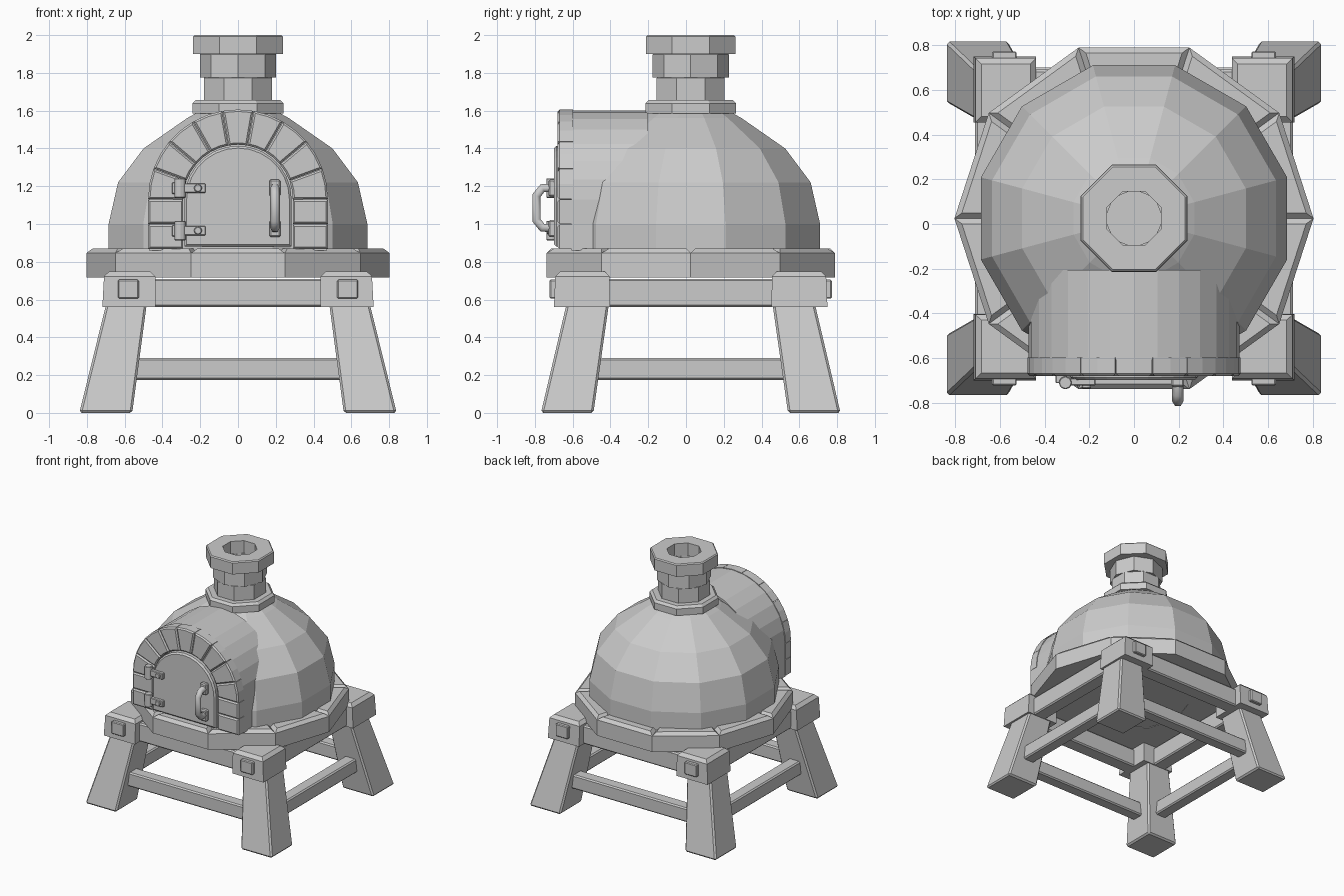
import bpy, bmesh
from math import sin, cos, pi, radians
from mathutils import Vector

if "Cube" in bpy.data.objects:
    bpy.data.objects.remove(bpy.data.objects["Cube"])

CY = 0.025  # depth of the dome and stand centre
UP = Vector((0, 0, 1))
FRONT = Vector((0, -1, 0))

stone = bpy.data.materials.new("plain grey")
stone.use_nodes = True
GREY = (0.6, 0.6, 0.6, 1)
stone.diffuse_color = GREY
stone.node_tree.nodes["Principled BSDF"].inputs["Base Color"].default_value = GREY


def finish(name, bm, bevel=0, rim=None):
    """Make the object; chamfer all edges, or only those of the face towards rim."""
    bmesh.ops.recalc_face_normals(bm, faces=bm.faces)
    if bevel:
        edges = [e for e in bm.edges if e.calc_face_angle(0) > radians(35)]
        if rim:
            top = max(v.co.dot(rim) for v in bm.verts) - 1e-4
            edges = [e for e in edges if all(v.co.dot(rim) > top for v in e.verts)]
        bmesh.ops.bevel(bm, geom=edges, offset=bevel, segments=1, affect='EDGES', clamp_overlap=True)
    mesh = bpy.data.meshes.new(name)
    bm.to_mesh(mesh)
    bm.free()
    mesh.materials.append(stone)
    bpy.context.collection.objects.link(bpy.data.objects.new(name, mesh))


def prism(name, outline, a, b, axis='Z', bevel=0, rim=None):
    """Extrude a flat outline from a to b along Y or Z."""
    bm = bmesh.new()
    place = (lambda u, v, d: (u, v, d)) if axis == 'Z' else (lambda u, v, d: (u, d, v))
    face = bm.faces.new([bm.verts.new(place(u, v, a)) for u, v in outline])
    new = bmesh.ops.extrude_face_region(bm, geom=[face])["geom"]
    verts = [g for g in new if isinstance(g, bmesh.types.BMVert)]
    bmesh.ops.translate(bm, verts=verts, vec=Vector(place(0, 0, b - a)))
    finish(name, bm, bevel, rim)


def tapered(name, low, high, z0, z1, bevel=0, rim=None):
    """Box between two rectangles given as (x0, x1, y0, y1)."""
    bm = bmesh.new()
    for (x0, x1, y0, y1), z in ((low, z0), (high, z1)):
        for x in (x0, x1):
            for y in (y0, y1):
                bm.verts.new((x, y, z))
    bmesh.ops.convex_hull(bm, input=bm.verts)
    bmesh.ops.dissolve_limit(bm, angle_limit=0.01, verts=bm.verts, edges=bm.edges)
    finish(name, bm, bevel, rim)


def box(name, x0, x1, y0, y1, z0, z1, bevel=0, rim=None):
    tapered(name, (x0, x1, y0, y1), (x0, x1, y0, y1), z0, z1, bevel, rim)


def lathe(name, profile, sides, turn, closed=False):
    """Revolve (apothem, z) points about the centre line."""
    bm = bmesh.new()
    k = 1 / cos(pi / sides)
    rings = []
    for r, z in profile:
        angles = [turn + 2 * pi * i / sides for i in range(sides)]
        rings.append([bm.verts.new((r * k * cos(t), CY + r * k * sin(t), z)) for t in angles])
    pairs = list(zip(rings, rings[1:]))
    if closed:
        pairs.append((rings[-1], rings[0]))
    else:
        bm.faces.new(rings[0])
        bm.faces.new(rings[-1])
    for p, q in pairs:
        for i in range(sides):
            j = (i + 1) % sides
            bm.faces.new((p[i], p[j], q[j], q[i]))
    finish(name, bm)


def tube(name, outer, z0, z1, turn, chamfer):
    profile = [(outer, z0), (outer, z1 - chamfer), (outer - chamfer, z1), (.12, z1), (.12, z0)]
    lathe(name, profile, 8, turn, True)


def arc(r, a, b, n, cz=1.13):
    return [(r * cos(a + (b - a) * i / n), cz + r * sin(a + (b - a) * i / n)) for i in range(n + 1)]


def arch(r, foot, n):
    return [(r, foot)] + arc(r, 0, pi, n) + [(-r, foot)]


# Stand: splayed legs with corner blocks and square pegs
for sx in (-1, 1):
    for sy in (-1, 1):
        tag = ("left" if sx > 0 else "right") + ("_front" if sy < 0 else "_back")

        def rect(x0, x1, y0, y1):
            xs = sorted((sx * x0, sx * x1))
            ys = sorted((CY + sy * y0, CY + sy * y1))
            return (*xs, *ys)

        tapered("leg_" + tag, rect(.56, .84, .515, .793), rect(.48, .692, .43, .652), 0, .6, .012)
        tapered("corner_block_" + tag, rect(.438, .718, .428, .724), rect(.438, .708, .43, .716),
                .56, .748, .025, UP)
        box("peg_" + tag, *rect(.525, .635, .7, .747), .605, .705, .006)

# Upper rails and lower stretchers on all four sides
for s in (-1, 1):
    y = CY + s * .605
    box("upper_rail_x", -.5, .5, y - .06, y + .06, .56, .71, .01)
    box("upper_rail_y", s * .6 - .06, s * .6 + .06, CY - .5, CY + .5, .56, .71, .01)
    y = CY + s * .625
    box("stretcher_x", -.63, .63, y - .05, y + .05, .175, .29, .01)
    box("stretcher_y", s * .66 - .05, s * .66 + .05, CY - .58, CY + .58, .175, .29, .01)

# Hearth: ten edge stones around a core
for i in range(10):
    t0, t1 = 2 * pi * i / 10, 2 * pi * (i + 1) / 10
    outline = [(r * cos(t), CY + r * sin(t)) for r, t in ((.4, t0), (.803, t0), (.803, t1), (.4, t1))]
    prism("hearth_stone", outline, .718, .87, bevel=.024, rim=UP)
lathe("hearth_core", [(.7, .722), (.7, .845)], 10, 0)

# Faceted dome
lathe("dome", [(.685, .85), (.685, 1.0), (.635, 1.22), (.5, 1.4), (.27, 1.56), (.19, 1.605)], 12, pi / 12)

# Chimney rings
tube("chimney_collar", .24, 1.585, 1.657, pi / 8, .018)
tube("chimney_neck", .18, 1.64, 1.775, pi / 8, .002)
tube("chimney_middle", .186, 1.775, 1.9, 0, .002)
tube("chimney_cap", .237, 1.9, 2.0, pi / 8, .008)

# Entrance tunnel and brick arch
prism("entrance_tunnel", arch(.472, .86, 14), -.605, -.205, 'Y')
for i in range(9):
    a, b = pi * i / 9 + .003, pi * (i + 1) / 9 - .003
    prism("arch_brick", arc(.476, a, b, 2) + arc(.29, b, a, 2), -.598, -.679, 'Y', .01, FRONT)
for s in (-1, 1):
    for z in (.868, 1.0):
        x0, x1 = sorted((s * .29, s * .476))
        box("side_brick", x0, x1, -.679, -.598, z, z + .129, .01, FRONT)

# Door
prism("door", arch(.284, .88, 14), -.6, -.698, 'Y', .012, FRONT)

# Hinges: strap, knuckle and bolt
for z in (.965, 1.19):
    box("hinge_strap", -.3, -.172, -.722, -.69, z - .025, z + .025, .004)
    box("hinge_wing", -.35, -.3, -.712, -.67, z - .03, z + .03, .004)
    ring = [(-.307 + .03 * cos(pi * k / 4), -.71 + .03 * sin(pi * k / 4)) for k in range(8)]
    prism("hinge_knuckle", ring, z - .052, z + .052, bevel=.004)
    ring = [(-.212 + .022 * cos(pi * k / 4), z + .022 * sin(pi * k / 4)) for k in range(8)]
    prism("hinge_bolt", ring, -.735, -.715, 'Y', .004)

# Door handle: bent bar on two mounts
for z in (.975, 1.19):
    box("handle_mount", .166, .224, -.728, -.69, z - .045, z + .045, .008)
curve = bpy.data.curves.new("door_handle", 'CURVE')
curve.dimensions = '3D'
curve.bevel_depth = .026
curve.bevel_resolution = 1
curve.use_fill_caps = True
path = [(-.7, 1.19), (-.76, 1.19), (-.792, 1.15), (-.792, 1.02), (-.76, .98), (-.7, .98)]
spline = curve.splines.new('POLY')
spline.points.add(len(path) - 1)
for point, (y, z) in zip(spline.points, path):
    point.co = (.196, y, z, 1)
curve.materials.append(stone)
bpy.context.collection.objects.link(bpy.data.objects.new("door_handle", curve))
